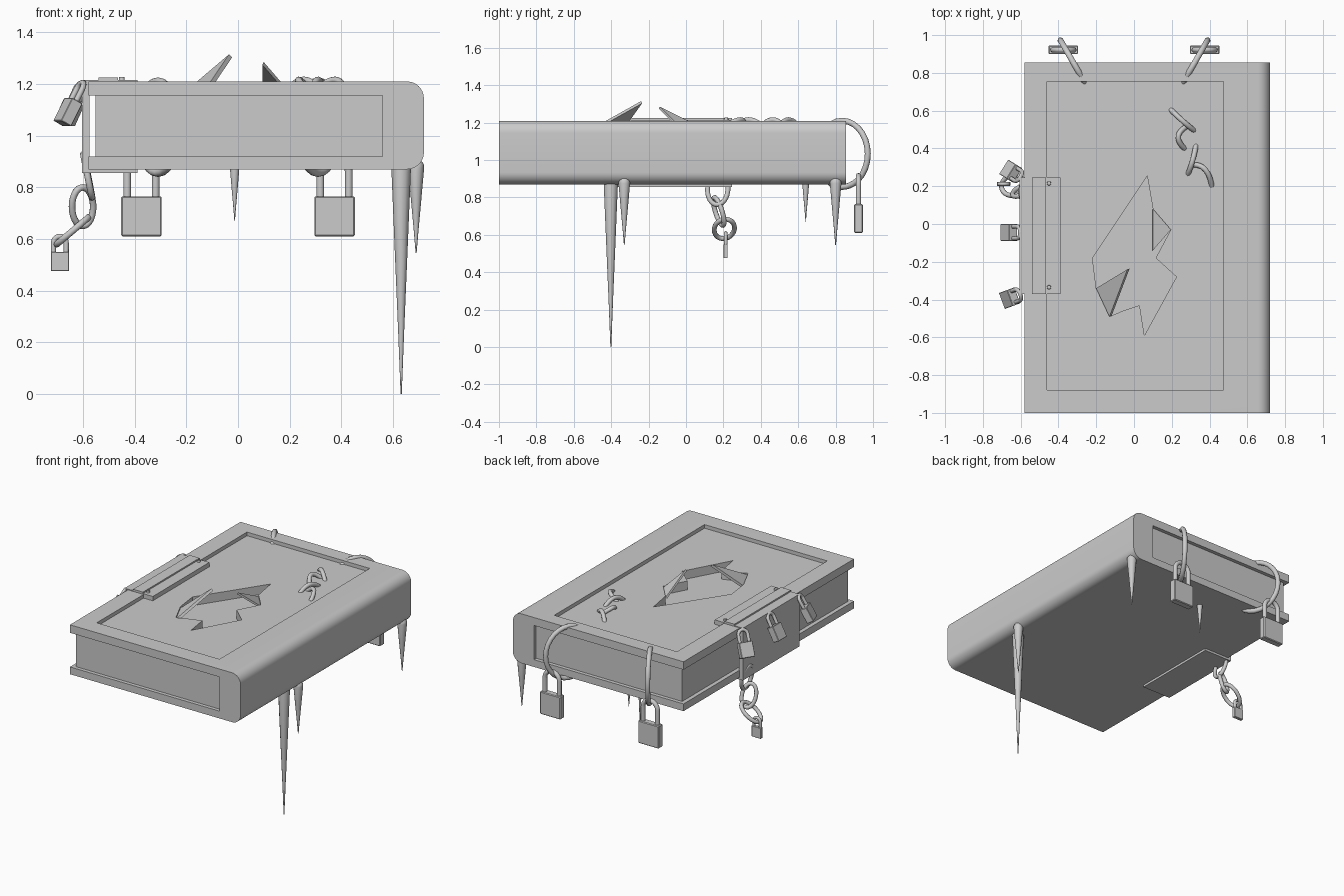
import bpy, bmesh
from math import sin, cos, pi, radians
from mathutils import Vector, Matrix

if "Cube" in bpy.data.objects:
    bpy.data.objects.remove(bpy.data.objects["Cube"])


def finish(name, bm, smooth=False):
    bmesh.ops.recalc_face_normals(bm, faces=bm.faces[:])
    me = bpy.data.meshes.new(name)
    bm.to_mesh(me)
    bm.free()
    ob = bpy.data.objects.new(name, me)
    bpy.context.collection.objects.link(ob)
    if smooth:
        bpy.ops.object.select_all(action='DESELECT')
        ob.select_set(True)
        bpy.context.view_layer.objects.active = ob
        bpy.ops.object.shade_smooth_by_angle(angle=radians(40))
    return ob


def box(name, lo, hi, mat=None, bevel=0):
    lo, hi = Vector(lo), Vector(hi)
    bm = bmesh.new()
    bmesh.ops.create_cube(bm, size=1)
    for v in bm.verts:
        v.co = (lo + hi) / 2 + v.co * (hi - lo)
    if bevel:
        bmesh.ops.bevel(bm, geom=bm.edges[:], offset=bevel, segments=1, affect='EDGES')
    if mat:
        bm.transform(mat)
    return finish(name, bm)


def prism(name, pts, vec, smooth=False):
    bm = bmesh.new()
    f = bm.faces.new([bm.verts.new(p) for p in pts])
    new = bmesh.ops.extrude_face_region(bm, geom=[f])['geom']
    bmesh.ops.translate(bm, vec=vec, verts=[v for v in new if isinstance(v, bmesh.types.BMVert)])
    # the start cap is kept so the solid stays closed
    if f.is_valid is False or len(bm.faces) < len(pts) + 2:
        bmesh.ops.holes_fill(bm, edges=bm.edges[:])
    return finish(name, bm, smooth)


def tube(name, pts, r, closed=False, mat=None, sides=10):
    """Round bar swept along a path."""
    pts = [Vector(p) for p in pts]
    if mat:
        pts = [mat @ p for p in pts]
    n, rings = len(pts), []
    bm = bmesh.new()
    # plane normal of the path is a stable frame for flat curves
    normal = (pts[n // 3] - pts[0]).cross(pts[2 * n // 3] - pts[0]).normalized()
    for i, p in enumerate(pts):
        a = pts[i - 1] if (closed or i) else p
        b = pts[(i + 1) % n] if (closed or i < n - 1) else p
        side = (b - a).normalized().cross(normal).normalized()
        rings.append([bm.verts.new(p + r * (cos(2 * pi * k / sides) * side + sin(2 * pi * k / sides) * normal))
                      for k in range(sides)])
    for i in range(n if closed else n - 1):
        A, B = rings[i], rings[(i + 1) % n]
        for k in range(sides):
            bm.faces.new((A[k], A[(k + 1) % sides], B[(k + 1) % sides], B[k]))
    if not closed:
        bm.faces.new(rings[0])
        bm.faces.new(rings[-1])
    return finish(name, bm, True)


def link(name, c, u, v, ru, rv, r):
    """Oval chain link spanning directions u and v."""
    c, u, v = Vector(c), Vector(u).normalized(), Vector(v).normalized()
    pts = [c + u * ru * cos(2 * pi * i / 28) + v * rv * sin(2 * pi * i / 28) for i in range(28)]
    return tube(name, pts, r, True)


def padlock(name, mat, w, h, t, sh, r):
    """Origin at the shackle top; the body hangs along -z, width along x."""
    box(name + "_body", (-w / 2, -t / 2, -sh - h), (w / 2, t / 2, -sh), mat, w * 0.03)
    a = w * 0.35
    arc = [(a * cos(pi * i / 12), 0, -a - r + a * sin(pi * i / 12)) for i in range(13)]
    tube(name + "_shackle", [(a, 0, -sh - 0.01)] + arc + [(-a, 0, -sh - 0.01)], r, False, mat)


def drip(name, x, y, top, tip, r):
    bm = bmesh.new()
    prof = [(0.5, top), (0.95, top - 0.02), (1, top - 0.035)]
    h = top - 0.035 - tip
    prof += [(0.62, tip + h * 0.6), (0.3, tip + h * 0.27), (0.06, tip)]
    n, rings = 12, []
    for s, z in prof:
        rings.append([bm.verts.new((x + r * s * cos(2 * pi * k / n), y + r * s * sin(2 * pi * k / n), z))
                      for k in range(n)])
    for A, B in zip(rings, rings[1:]):
        for k in range(n):
            bm.faces.new((A[k], A[(k + 1) % n], B[(k + 1) % n], B[k]))
    bm.faces.new(rings[0])
    bm.faces.new(rings[-1])
    finish(name, bm, True)


def cut(ob, cutter):
    m = ob.modifiers.new("cut", 'BOOLEAN')
    m.operation, m.object, m.solver = 'DIFFERENCE', cutter, 'EXACT'
    bpy.context.view_layer.objects.active = ob
    bpy.ops.object.modifier_apply(modifier=m.name)


# book cover: C-shaped profile with a rounded spine
R = 0.065
prof = [(-0.58, 0.87)]
prof += [(0.72 - R + R * sin(a), 0.87 + R - R * cos(a)) for a in [pi / 2 * i / 8 for i in range(9)]]
prof += [(0.72 - R + R * cos(a), 1.21 - R + R * sin(a)) for a in [pi / 2 * i / 8 for i in range(9)]]
prof += [(-0.58, 1.21), (-0.58, 1.155), (0.56, 1.155), (0.56, 0.92), (-0.58, 0.92)]
cover = prism("book_cover", [(x, -1, z) for x, z in prof], (0, 1.855, 0), True)
pages = box("page_block", (-0.552, -0.975, 0.919), (0.57, 0.83, 1.156))

# recessed front panel and torn hole
panel_cut = box("panel_cutter", (-0.46, -0.88, 1.185), (0.475, 0.755, 1.3))
tear = [(0.07, 0.255), (-0.22, -0.18), (-0.2, -0.34), (-0.13, -0.49), (-0.06, -0.46), (0.03, -0.43),
        (0.055, -0.59), (0.225, -0.28), (0.115, -0.18), (0.195, -0.03), (0.1, 0.08)]
hole_cut = prism("hole_cutter", [(x, y, 1.125) for x, y in tear], (0, 0, 0.2))
cut(cover, panel_cut)
cut(cover, hole_cut)
cut(pages, hole_cut)
for c in (panel_cut, hole_cut):
    bpy.data.objects.remove(c)

# bent-up shards of the torn cover
prism("shard_large", [(-0.2, -0.34, 1.175), (-0.13, -0.49, 1.175), (-0.035, -0.24, 1.315)], (0.012, 0.005, -0.012))
prism("shard_small", [(0.1, 0.08, 1.175), (0.195, -0.03, 1.175), (0.1, -0.14, 1.285)], (-0.006, -0.006, -0.01))

# clasp wrapped round the fore edge
wrap = [(-0.39, 1.18), (-0.39, 1.215), (-0.605, 1.215), (-0.605, 0.855), (-0.39, 0.855),
        (-0.39, 0.875), (-0.575, 0.875), (-0.575, 1.18)]
prism("clasp", [(x, -0.37, z) for x, z in wrap], (0, 0.615, 0))
box("clasp_raised_bar", (-0.54, -0.37, 1.2), (-0.465, 0.245, 1.225))
for i, y in enumerate((-0.335, 0.215)):
    bm = bmesh.new()
    bmesh.ops.create_cone(bm, cap_ends=True, segments=12, radius1=0.012, radius2=0.01, depth=0.02,
                          matrix=Matrix.Translation((-0.45, y, 1.217)))
    finish(f"clasp_screw_{i}", bm, True)

# small padlocks along the clasp edge
for i, (y, turn) in enumerate(((0.245, -32), (-0.045, 0), (-0.37, 20))):
    m = (Matrix.Translation((-0.597, y, 1.215)) @ Matrix.Rotation(radians(turn), 4, 'Z')
         @ Matrix.Rotation(radians(28), 4, 'Y') @ Matrix.Rotation(radians(90), 4, 'Z'))
    padlock(f"clasp_padlock_{i}", m, 0.09, 0.1, 0.048, 0.09, 0.011)

# rings through the back edge, each carrying a large padlock
for s, side in ((-1, "left"), (1, "right")):
    link(f"{side}_ring", (s * 0.31, 0.835, 1.033), (s * 0.5, 0.87, 0), (0, 0, 1), 0.158, 0.177, 0.016)
    padlock(f"{side}_padlock", Matrix.Translation((s * 0.374, 0.922, 0.93)), 0.157, 0.155, 0.046, 0.165, 0.015)

# hanging chain with its padlock
link("chain_link_upper", (-0.582, 0.17, 0.845), (0, 1, 0.1), (0.2, 0, -1), 0.055, 0.085, 0.013)
link("chain_link_middle", (-0.602, 0.175, 0.725), (1, 0.45, 0), (0, 0.3, -1), 0.045, 0.078, 0.013)
link("chain_link_lower", (-0.64, 0.205, 0.632), (0.12, 1, 0.1), (1, 0, 0.85), 0.055, 0.08, 0.013)
padlock("chain_padlock", Matrix.Translation((-0.69, 0.212, 0.62)), 0.07, 0.075, 0.022, 0.07, 0.01)

# half-sunk chain links on the front panel
for i, (a, m, b) in enumerate((((0.195, 0.605), (0.255, 0.548), (0.318, 0.495)),
                               ((0.285, 0.52), (0.235, 0.465), (0.268, 0.398)),
                               ((0.328, 0.415), (0.31, 0.335), (0.286, 0.265)),
                               ((0.305, 0.312), (0.375, 0.29), (0.412, 0.2)))):
    a, m, b = Vector((*a, 1.175)), Vector((*m, 1.215)), Vector((*b, 1.175))
    mid = 2 * m - (a + b) / 2
    tube(f"panel_chain_link_{i}", [a * (1 - t) ** 2 + mid * 2 * t * (1 - t) + b * t * t
                                   for t in [k / 12 for k in range(13)]], 0.014)

# drips below the book
drip("drip_long", 0.632, -0.402, 0.91, 0.0, 0.038)
drip("drip_spine_front", 0.69, -0.33, 0.91, 0.545, 0.031)
drip("drip_spine_back", 0.69, 0.80, 0.91, 0.545, 0.031)
drip("drip_small", -0.013, 0.64, 0.905, 0.67, 0.018)
